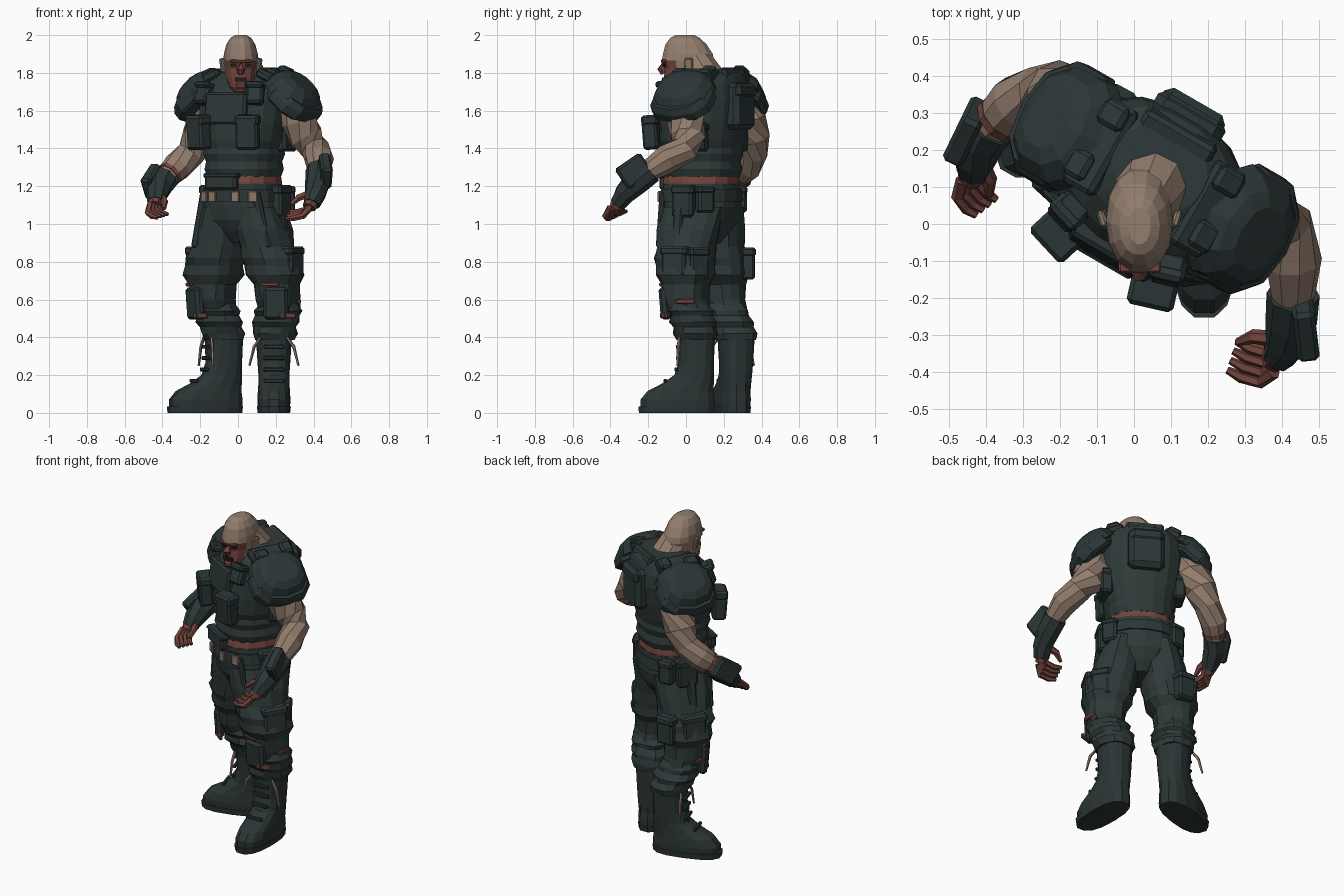
import bpy, bmesh, math, random
from mathutils import Vector, Matrix

random.seed(4)
TH = math.radians(-30)          # the body is turned, the head looks ahead
CX, CY = 0.055, 0.125


def material(name, r, g, b):
    m = bpy.data.materials.new(name)
    m.diffuse_color = (r, g, b, 1)
    return m


CLOTH = material("dark green cloth", 0.028, 0.042, 0.041)
ARMOUR = material("dark armour", 0.025, 0.038, 0.038)
BOOT = material("boot leather", 0.024, 0.036, 0.035)
SKIN = material("tan skin", 0.29, 0.205, 0.155)
RED = material("reddish skin", 0.17, 0.058, 0.045)
STRAP = material("tan strap", 0.27, 0.19, 0.14)
BLACK = material("near black", 0.012, 0.012, 0.012)


def B(u, v, z):
    """Body coordinates (left, back, up) to world."""
    c, s = math.cos(TH), math.sin(TH)
    return Vector((CX + u * c - v * s, CY + u * s + v * c, z))


def finish(name, bm, mats):
    bmesh.ops.recalc_face_normals(bm, faces=bm.faces)
    me = bpy.data.meshes.new(name)
    bm.to_mesh(me)
    bm.free()
    for m in mats:
        me.materials.append(m)
    ob = bpy.data.objects.new(name, me)
    bpy.context.collection.objects.link(ob)
    return ob


def skin_rings(name, rings, mats):
    bm = bmesh.new()
    vs = [[bm.verts.new(p) for p in r] for r in rings]
    n = len(vs[0])
    for a, b in zip(vs, vs[1:]):
        for i in range(n):
            bm.faces.new((a[i], a[(i + 1) % n], b[(i + 1) % n], b[i]))
    bm.faces.new(vs[0][::-1])
    bm.faces.new(vs[-1])
    return finish(name, bm, mats)


def stack(name, rings, mat, rot=0.0, n=14, e=0.85, jitter=0.0, mtx=None):
    """Loft of horizontal rounded rings: (x, y, z, half width, half depth)."""
    out = []
    for x, y, z, a, b in rings:
        ring = []
        for i in range(n):
            t = 2 * math.pi * i / n
            c, s = math.cos(t), math.sin(t)
            k = 1 + random.uniform(-jitter, jitter)
            p = Vector((a * k * math.copysign(abs(c) ** e, c), b * k * math.copysign(abs(s) ** e, s), 0))
            p = Matrix.Rotation(rot, 3, 'Z') @ p + Vector((x, y, z))
            ring.append(mtx @ p if mtx else p)
        out.append(ring)
    return skin_rings(name, out, [mat])


def body(name, rings, mat, **kw):
    return stack(name, [(*B(u, v, z)[:2], z, a, b) for u, v, z, a, b in rings], mat, TH, **kw)


def tube(name, pts, radii, mat, n=8):
    pts = [Vector(p) for p in pts]
    out = []
    for i, p in enumerate(pts):
        d = pts[min(i + 1, len(pts) - 1)] - pts[max(i - 1, 0)]
        q = d.to_track_quat('Z', 'Y')
        out.append([p + q @ Vector((radii[i] * math.cos(2 * math.pi * k / n),
                                    radii[i] * math.sin(2 * math.pi * k / n), 0)) for k in range(n)])
    return skin_rings(name, out, [mat])


def box(name, pos, size, mat, rot=TH, tilt=0.0, roll=0.0, bevel=0.012):
    bm = bmesh.new()
    bmesh.ops.create_cube(bm, size=1)
    bmesh.ops.scale(bm, vec=size, verts=bm.verts)
    if bevel:
        bmesh.ops.bevel(bm, geom=list(bm.edges), offset=min(bevel, min(size) * 0.3), segments=1, affect='EDGES')
    m = Matrix.Translation(pos) @ Matrix.Rotation(rot, 4, 'Z') @ Matrix.Rotation(tilt, 4, 'X') @ Matrix.Rotation(roll, 4, 'Y')
    bm.transform(m)
    return finish(name, bm, [mat])


def pouch(name, u, v, z, size, mat=ARMOUR, turn=0.0, tilt=0.0, roll=0.0):
    """Pouch with a slightly larger lid."""
    w, d, h = size
    box(name, B(u, v, z), size, mat, TH + turn, tilt, roll)
    box(name + "_lid", B(u, v, z + h * 0.36), (w * 1.08, d * 1.12, h * 0.3), mat, TH + turn, tilt, roll)


# Head: reddish face chosen by position
hx = 0.015
head = stack("head", [(hx, -0.065, 1.70, 0.035, 0.045), (hx, -0.045, 1.725, 0.06, 0.075), (hx, -0.02, 1.77, 0.076, 0.10),
                      (hx, 0.005, 1.82, 0.086, 0.12), (hx, 0.01, 1.865, 0.092, 0.142), (hx, 0.01, 1.90, 0.09, 0.135),
                      (hx, 0.0, 1.95, 0.077, 0.112), (hx, -0.005, 1.985, 0.055, 0.08), (hx, -0.005, 2.0, 0.03, 0.05)],
             SKIN, n=14, e=0.95)
head.data.materials.append(RED)
for f in head.data.polygons:
    if f.center.z < 1.865 and f.center.y < -0.045:
        f.material_index = 1
tube("neck", [(0.07, 0.15, 1.68), (0.05, 0.10, 1.77), (0.02, 0.05, 1.87)], [0.125, 0.105, 0.085], SKIN, 10)
tube("nose", [(hx, -0.12, 1.86), (hx, -0.133, 1.82), (hx, -0.12, 1.795)], [0.012, 0.022, 0.016], RED, 6)
box("brow", (hx, -0.115, 1.862), (0.115, 0.035, 0.018), RED, 0)
box("mouth", (hx, -0.121, 1.765), (0.06, 0.01, 0.022), BLACK, 0, bevel=0)
box("chin", (hx, -0.108, 1.73), (0.06, 0.04, 0.035), RED, 0)
for s in (-1, 1):
    box("eye", (hx + s * 0.036, -0.114, 1.84), (0.03, 0.009, 0.012), BLACK, s * 0.3, bevel=0)
    box("ear", (hx + s * 0.096, 0.015, 1.84), (0.02, 0.045, 0.075), SKIN, s * -0.3, roll=s * 0.15)

# Torso
body("waist_skin", [(0, -0.05, 1.15, 0.19, 0.19), (0, -0.05, 1.22, 0.196, 0.196), (0, -0.045, 1.30, 0.18, 0.18)], RED)
body("vest", [(0, -0.045, 1.248, 0.188, 0.188), (0, -0.045, 1.29, 0.203, 0.203), (0, -0.045, 1.33, 0.195, 0.195),
              (0, -0.045, 1.37, 0.21, 0.208), (0, -0.045, 1.40, 0.205, 0.203), (0, -0.045, 1.44, 0.225, 0.212),
              (0, -0.035, 1.54, 0.24, 0.222), (0, -0.02, 1.66, 0.25, 0.218), (0, 0.0, 1.735, 0.24, 0.19),
              (0, 0.02, 1.785, 0.20, 0.155), (0, 0.03, 1.82, 0.13, 0.105)], CLOTH, n=18)
box("chest_plate", B(0, -0.225, 1.61), (0.25, 0.06, 0.17), ARMOUR, tilt=-0.12)
box("back_collar", B(0, 0.13, 1.79), (0.22, 0.06, 0.07), ARMOUR, tilt=0.3)
box("back_pack", B(0, 0.185, 1.625), (0.21, 0.09, 0.25), ARMOUR, bevel=0.03)
box("back_pack_lid", B(0, 0.19, 1.705), (0.19, 0.095, 0.08), ARMOUR, bevel=0.02)
for s in (-1, 1):
    pouch("chest_pouch", s * 0.15, -0.268, 1.485, (0.12, 0.08, 0.18), turn=s * 0.3, tilt=0.08)
    pouch("upper_pouch", s * 0.155, -0.195, 1.69, (0.09, 0.06, 0.12), turn=s * 0.3, tilt=-0.35)
    pouch("side_pouch", s * 0.21, 0.03, 1.46, (0.07, 0.14, 0.15))
    box("shoulder_strap", B(s * 0.165, 0.0, 1.785), (0.10, 0.26, 0.05), ARMOUR, roll=s * 0.4)
    box("strap_block", B(s * 0.175, 0.09, 1.80), (0.08, 0.07, 0.06), ARMOUR, roll=s * 0.4)
    box("strap_block_front", B(s * 0.19, -0.07, 1.79), (0.07, 0.08, 0.06), ARMOUR, roll=s * 0.4)

    # Shoulder pads in two lapped layers, sloping outwards
    m = Matrix.Translation(B(s * 0.27, 0.0, 1.688)) @ Matrix.Rotation(TH, 4, 'Z') @ Matrix.Rotation(s * 0.74, 4, 'Y')
    stack("shoulder_pad_top", [(0, 0, 0.09, 0.075, 0.09), (0, 0, 0.07, 0.115, 0.13), (0, 0, 0.025, 0.15, 0.162),
                               (0, 0, -0.02, 0.155, 0.172)], ARMOUR, n=10, mtx=m, e=0.8)
    stack("shoulder_pad_rim", [(s * 0.035, 0, 0.035, 0.125, 0.15), (s * 0.035, 0, 0.0, 0.142, 0.176),
                               (s * 0.035, 0, -0.045, 0.14, 0.182), (s * 0.03, 0, -0.06, 0.12, 0.165)],
          ARMOUR, n=10, mtx=m, e=0.8)

# Arms, gloves and hands
arms = {
    "left": ([(0.29, -0.02, 1.68), (0.315, 0.0, 1.55), (0.36, 0.01, 1.46), (0.41, -0.005, 1.395), (0.43, -0.10, 1.345), (0.43, -0.22, 1.265)],
             [(0.43, -0.19, 1.285), (0.425, -0.26, 1.225), (0.41, -0.325, 1.16), (0.39, -0.36, 1.105)],
             (0.462, -0.275, 1.28), Vector((-0.04, -0.03, -0.05)), Vector((-0.075, 0.03, -0.005)), Vector((0.008, 0.026, 0.012)), 0.12),
    "right": ([(-0.18, 0.28, 1.68), (-0.17, 0.325, 1.55), (-0.205, 0.35, 1.46), (-0.25, 0.355, 1.375), (-0.32, 0.325, 1.305), (-0.40, 0.25, 1.225)],
              [(-0.385, 0.27, 1.245), (-0.415, 0.23, 1.205), (-0.43, 0.175, 1.155), (-0.435, 0.14, 1.115)],
              (-0.452, 0.25, 1.225), Vector((-0.015, -0.05, -0.05)), Vector((0.045, -0.04, -0.02)), Vector((0.018, 0.014, 0.006)), -0.45)}
for side, (arm, glove, plate, reach, curl, spread, turn) in arms.items():
    tube(side + "_arm", arm, [0.095, 0.102, 0.094, 0.077, 0.078, 0.055], SKIN, 9)
    tube(side + "_glove", glove, [0.072, 0.07, 0.058, 0.045], ARMOUR, 8)
    if side == "right":
        tube("right_glove_edge", [Vector(arm[-2]).lerp(arm[-1], t) for t in (0.45, 0.62)], [0.071, 0.069], RED, 9)
    box(side + "_wrist_plate", plate, (0.06, 0.16, 0.13), ARMOUR, turn, 0.6)
    palm = Vector(glove[-1])
    tube(side + "_palm", [glove[-2], palm + reach * 0.35], [0.05, 0.036], RED, 7)
    for i in range(4):
        p = palm + spread * (i - 1.5)
        tube(side + "_finger", [p, p + reach * 0.9, p + reach * 1.1 + curl * 0.6, p + reach + curl * 1.15],
             [0.02, 0.019, 0.016, 0.01], RED, 6)
    p = Vector(glove[-2]) + curl * 0.5
    tube(side + "_thumb", [p, p + curl * 0.5 + reach * 0.3, p + curl * 0.7 + reach], [0.022, 0.02, 0.011], RED, 6)

# Hips, belt and things on it
body("hips", [(0, -0.045, 0.90, 0.05, 0.10), (0, -0.045, 0.96, 0.13, 0.15), (0, -0.045, 1.02, 0.20, 0.185),
              (0, -0.045, 1.09, 0.213, 0.198), (0, -0.05, 1.212, 0.198, 0.198)], CLOTH, n=16)
body("belt", [(0, -0.05, 1.12, 0.218, 0.212), (0, -0.05, 1.185, 0.21, 0.208)], ARMOUR, n=16)
pouch("belly_pouch", -0.02, -0.245, 1.225, (0.19, 0.05, 0.09))
for u, v, t in ((-0.14, -0.225, -0.4), (0.07, -0.26, 0.1), (0.15, -0.215, 0.5), (-0.07, -0.262, -0.1)):
    box("belt_clip", B(u, v, 1.145), (0.048, 0.015, 0.058), STRAP, TH + t, bevel=0.004)
for s in (-1, 1):
    pouch("hip_pouch", s * 0.22, -0.03, 1.12, (0.06, 0.12, 0.17))
    pouch("rear_pouch", s * 0.19, 0.08, 1.13, (0.09, 0.06, 0.14), turn=-s * 0.6)
    box("thigh_strap", B(s * 0.19, -0.185, 1.02), (0.045, 0.03, 0.30), ARMOUR, roll=-s * 0.22, tilt=0.05)
    box("hip_strap", B(s * 0.25, -0.05, 0.98), (0.025, 0.05, 0.24), ARMOUR, roll=-s * 0.12)

# Legs and boots, each foot with its own turn
for s, side, fx, fy, rot, knee in ((1, "left", 0.19, 0.055, 0.0, -0.1), (-1, "right", -0.075, 0.265, math.radians(-73), -1.05)):
    F = Vector((fx, fy, 0))
    leg = [(0.105, -0.045, 1.09, 0.112, 0.185), (0.13, -0.05, 0.97, 0.128, 0.172), (0.15, -0.05, 0.88, 0.136, 0.158),
           (0.17, -0.05, 0.82, 0.152, 0.162), (0.178, -0.045, 0.78, 0.143, 0.152), (0.187, -0.045, 0.73, 0.15, 0.153),
           (0.195, -0.04, 0.68, 0.118, 0.128), (0.2, -0.035, 0.60, 0.112, 0.12), (0.195, -0.015, 0.55, 0.105, 0.113)]
    body(side + "_trouser_leg", [(s * u, v, z, a, b) for u, v, z, a, b in leg], CLOTH, jitter=0.06)
    k = B(s * 0.193, -0.015, 0)
    cuff = [(0.58, 0.1, 0.0), (0.54, 0.122, 0.1), (0.515, 0.112, 0.3), (0.48, 0.125, 0.5), (0.455, 0.112, 0.7),
            (0.42, 0.118, 0.9), (0.385, 0.105, 1.0)]
    stack(side + "_baggy_cuff", [(*k.lerp(F, t)[:2], z, r, r) for z, r, t in cuff], CLOTH, jitter=0.07)

    m = Matrix.Translation(F) @ Matrix.Rotation(rot, 4, 'Z')
    stack(side + "_boot", [(0, -0.10, 0.02, 0.085, 0.20), (0, -0.10, 0.07, 0.088, 0.20), (0, -0.085, 0.115, 0.085, 0.178),
                           (0, -0.045, 0.155, 0.082, 0.14), (0, -0.012, 0.20, 0.082, 0.107), (0, 0, 0.27, 0.087, 0.095),
                           (0, 0, 0.40, 0.095, 0.10)], BOOT, mtx=m, e=0.8)
    stack(side + "_sole", [(0, -0.105, 0, 0.086, 0.203), (0, -0.105, 0.035, 0.09, 0.207)], BOOT, mtx=m, e=0.8)
    for z, y in ((0.17, -0.165), (0.23, -0.108), (0.29, -0.1), (0.35, -0.1)):
        box(side + "_boot_strap", m @ Vector((0, y, z)), (0.11, 0.018, 0.02), ARMOUR, rot, bevel=0.004)
    for w in (-1, 1):
        tube(side + "_loose_lace", [m @ Vector((w * 0.07, -0.09, 0.40)), m @ Vector((w * 0.105, -0.095, 0.35)),
                                    m @ Vector((w * 0.13, -0.10, 0.25))], [0.008, 0.009, 0.006], STRAP, 5)

    # Knee pad, torn cloth patches, leg pouches
    K = B(s * 0.2, -0.035, 0.58)
    R = Matrix.Rotation(knee, 3, 'Z')
    box(side + "_knee_pad", K + R @ Vector((0, -0.105, 0)), (0.13, 0.05, 0.17), ARMOUR, knee, 0.08, bevel=0.02)
    box(side + "_torn_patch_low", K + R @ Vector((0.06, -0.105, -0.065)), (0.09, 0.02, 0.03), RED, knee + 0.4, bevel=0.005)
    box(side + "_torn_patch_high", K + R @ Vector((-0.03, -0.118, 0.10)), (0.10, 0.02, 0.02), RED, knee - 0.2, bevel=0.005)
    box(side + "_torn_patch_side", K + Vector((s * 0.112, 0, 0.01)), (0.02, 0.10, 0.025), RED, 0, bevel=0.005)
    pouch(side + "_thigh_pouch", s * 0.295, -0.04, 0.80, (0.06, 0.14, 0.16), CLOTH)
    pouch(side + "_rear_leg_pouch", s * 0.235, 0.06 if s > 0 else 0.1, 0.79, (0.11, 0.07, 0.17), turn=-s * 0.5)
